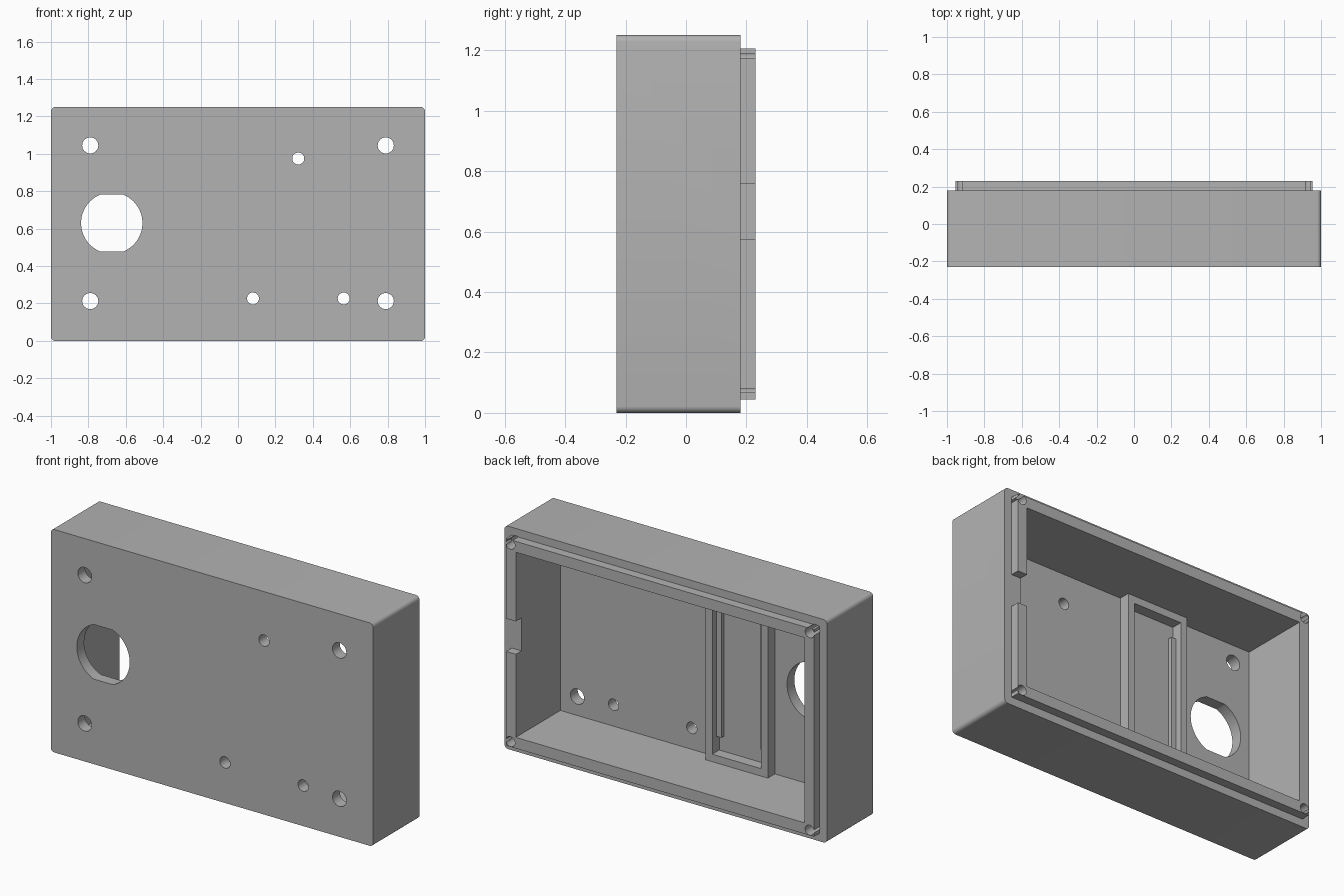
import bpy, bmesh, math
from mathutils import Matrix, Vector

cube = bpy.data.objects.get("Cube")
if cube:
    bpy.data.objects.remove(cube, do_unlink=True)

grey = bpy.data.materials.new("grey plastic")
grey.use_nodes = True
colour = (0.45, 0.45, 0.45, 1)
grey.diffuse_color = colour
grey.node_tree.nodes["Principled BSDF"].inputs["Base Color"].default_value = colour

FRONT, BACK, LIP = -0.23, 0.18, 0.23
FLOOR, HEIGHT = -0.165, 1.25
CAV_X, CAV_LOW, CAV_HIGH = 0.895, 0.107, 1.145


def finish(name, bm):
    mesh = bpy.data.meshes.new(name)
    bm.to_mesh(mesh)
    bm.free()
    mesh.materials.append(grey)
    obj = bpy.data.objects.new(name, mesh)
    bpy.context.collection.objects.link(obj)
    return obj


def box(name, x0, x1, y0, y1, z0, z1, round_edges=0):
    bm = bmesh.new()
    centre = Vector((x0 + x1, y0 + y1, z0 + z1)) / 2
    size = Matrix.Diagonal((x1 - x0, y1 - y0, z1 - z0, 1))
    bmesh.ops.create_cube(bm, size=1, matrix=Matrix.Translation(centre) @ size)
    if round_edges:
        depth_edges = [e for e in bm.edges
                       if abs(e.verts[0].co.y - e.verts[1].co.y) > 0.01]
        bmesh.ops.bevel(bm, geom=depth_edges, offset=round_edges,
                        segments=5, profile=0.5, affect='EDGES')
    return finish(name, bm)


def rod(name, x, z, radius, y0, y1, flat=None, sides=32):
    """Cylinder along y, optionally flattened above and below."""
    bm = bmesh.new()
    place = Matrix.Translation((x, (y0 + y1) / 2, z)) @ Matrix.Rotation(math.pi / 2, 4, 'X')
    bmesh.ops.create_cone(bm, cap_ends=True, segments=sides, radius1=radius,
                          radius2=radius, depth=y1 - y0, matrix=place)
    if flat:
        for side in (1, -1):
            cut = bmesh.ops.bisect_plane(
                bm, geom=bm.verts[:] + bm.edges[:] + bm.faces[:],
                plane_co=(x, 0, z + side * flat), plane_no=(0, 0, side), clear_outer=True)
            edges = [g for g in cut["geom_cut"] if isinstance(g, bmesh.types.BMEdge)]
            bmesh.ops.contextual_create(bm, geom=edges)
    bmesh.ops.recalc_face_normals(bm, faces=bm.faces[:])
    return finish(name, bm)


def combine(target, tool, operation='DIFFERENCE'):
    mod = target.modifiers.new(operation.lower(), 'BOOLEAN')
    mod.operation, mod.solver, mod.object = operation, 'EXACT', tool
    bpy.context.view_layer.objects.active = target
    bpy.ops.object.modifier_apply(modifier=mod.name)
    bpy.data.objects.remove(tool, do_unlink=True)


# Outer shell with a stepped lip around the open back
shell = box("enclosure_shell", -1, 1, FRONT, BACK, 0, HEIGHT, 0.022)
combine(shell, box("lip", -0.955, 0.955, 0, LIP, 0.045, 1.206), 'UNION')
combine(shell, box("cavity", -CAV_X, CAV_X, FLOOR, 0.4, CAV_LOW, CAV_HIGH))

# Cable notch in the lip on the left side
combine(shell, box("notch", 0.85, 1.1, BACK, 0.4, 0.573, 0.757))

# Screw pilot holes in the corners of the lip
for x in (-0.928, 0.928):
    for z in (0.074, 1.181):
        combine(shell, rod("pilot", x, z, 0.028, 0, 0.4, sides=24))

# Mounting holes and small control holes through the front panel
for x in (-0.79, 0.79):
    for z in (0.213, 1.045):
        combine(shell, rod("mount", x, z, 0.043, -0.4, -0.1))
for x, z in ((0.322, 0.975), (0.08, 0.227), (0.565, 0.227)):
    combine(shell, rod("control", x, z, 0.032, -0.4, -0.1))

# Large connector opening with flats above and below
combine(shell, rod("connector", -0.675, 0.63, 0.164, -0.4, -0.1, flat=0.153, sides=64))

# Raised holder frame inside, running the full height of the cavity
X0, X1, TOP, BAR = -0.436, -0.049, -0.103, 0.042
frame = box("holder_frame", X0, X1, FLOOR - 0.01, TOP, CAV_LOW - 0.01, CAV_HIGH + 0.01)
combine(frame, box("window", X0 + BAR, X1 - BAR, -0.3, 0,
                   CAV_LOW + BAR, CAV_HIGH - BAR))

# Thin ribs along both long sides of the holder
for name, x in (("right_rib", X0 + BAR), ("left_rib", X1 - BAR - 0.03)):
    box(name, x, x + 0.03, FLOOR - 0.01, -0.14, 0.235, 1.025)

# Smooth shading on the rounded corners and holes only
bpy.ops.object.select_all(action='DESELECT')
shell.select_set(True)
bpy.context.view_layer.objects.active = shell
bpy.ops.object.shade_smooth_by_angle(angle=math.radians(30))
